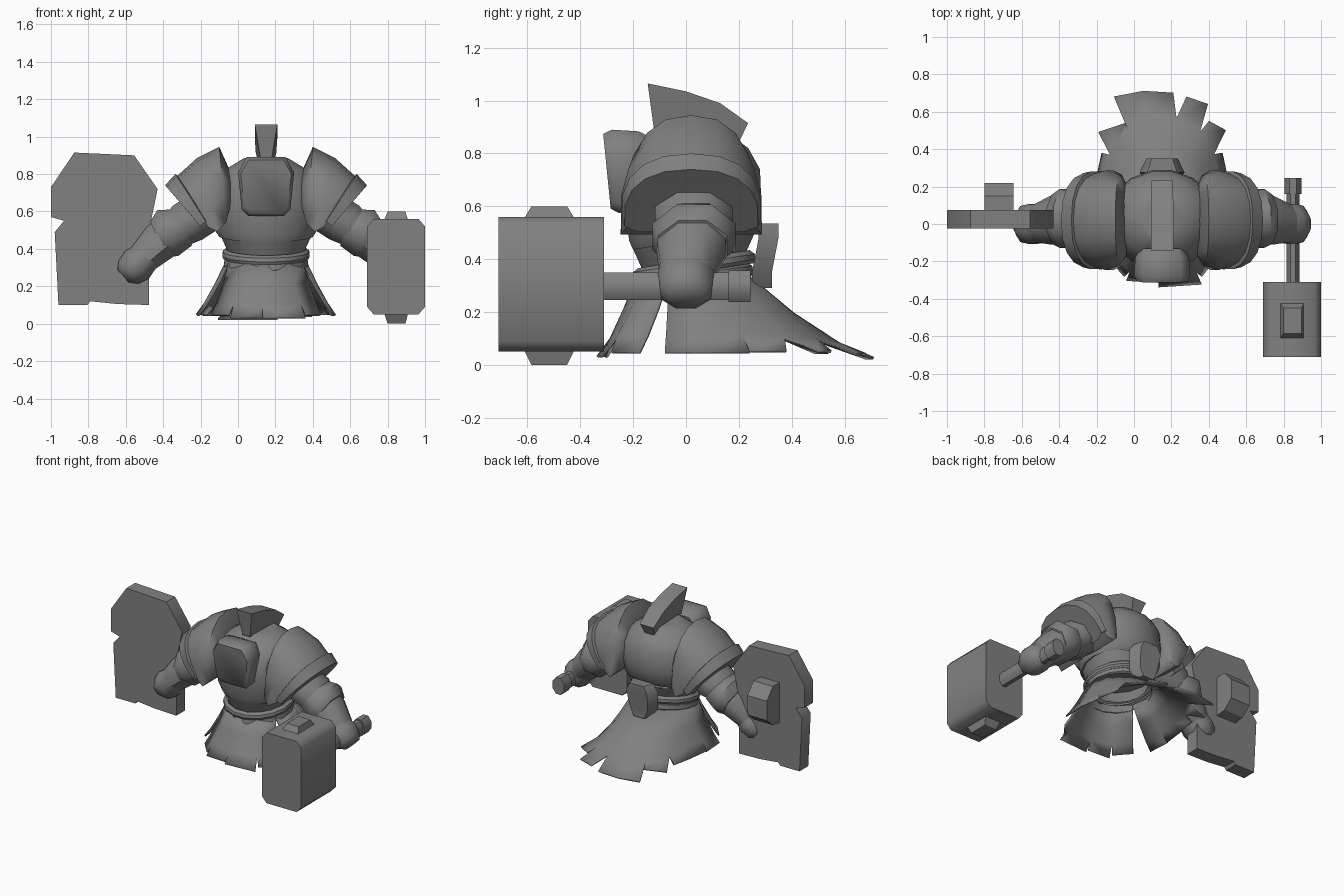
import bpy, bmesh, math
from mathutils import Vector

if "Cube" in bpy.data.objects:
    bpy.data.objects.remove(bpy.data.objects["Cube"])

CX = 0.15  # symmetry plane of the body
mat = bpy.data.materials.new("grey")
mat.diffuse_color = (0.22, 0.22, 0.22, 1)
mat.use_nodes = True
mat.node_tree.nodes["Principled BSDF"].inputs["Base Color"].default_value = mat.diffuse_color


def make(name, verts, faces, smooth=35):
    me = bpy.data.meshes.new(name)
    me.from_pydata([tuple(v) for v in verts], [], faces)
    bm = bmesh.new()
    bm.from_mesh(me)
    bmesh.ops.remove_doubles(bm, verts=bm.verts, dist=0.0005)
    bmesh.ops.recalc_face_normals(bm, faces=bm.faces)
    bm.to_mesh(me)
    bm.free()
    me.materials.append(mat)
    ob = bpy.data.objects.new(name, me)
    bpy.context.collection.objects.link(ob)
    bpy.ops.object.select_all(action='DESELECT')
    ob.select_set(True)
    bpy.context.view_layer.objects.active = ob
    if smooth:
        bpy.ops.object.shade_smooth_by_angle(angle=math.radians(smooth))
    return ob


def loft(name, rings, smooth=35, caps=True):
    n = len(rings[0])
    verts = [v for r in rings for v in r]
    faces = [(i * n + j, i * n + (j + 1) % n, (i + 1) * n + (j + 1) % n, (i + 1) * n + j)
             for i in range(len(rings) - 1) for j in range(n)]
    if caps:
        faces += [tuple(range(n)), tuple(range(len(verts) - n, len(verts)))]
    return make(name, verts, faces, smooth)


def oval(c, u, v, n):
    """Ring around c with half axes u and v."""
    return [Vector(c) + Vector(u) * math.cos(a) + Vector(v) * math.sin(a)
            for a in [2 * math.pi * (k + 0.5) / n for k in range(n)]]


def flat_ring(z, rx, ry, cy, tilt=0.0, n=16):
    return oval((CX, cy, z), (rx, 0, 0), (0, ry, tilt), n)


def prism(name, pts, axis, a, b, smooth=35):
    """Outline in the plane across the axis, extruded from a to b."""
    put = {'x': lambda p, t: (t, p[0], p[1]), 'y': lambda p, t: (p[0], t, p[1])}[axis]
    return loft(name, [[put(p, t) for p in pts] for t in (a, b)], smooth)


def chamfered(x0, x1, z0, z1, c, d):
    return [(x0 + c, z0), (x1 - c, z0), (x1, z0 + d), (x1, z1 - d),
            (x1 - c, z1), (x0 + c, z1), (x0, z1 - d), (x0, z0 + d)]


def box_ring(x0, x1, y0, y1, z):
    return [(x0, y0, z), (x1, y0, z), (x1, y1, z), (x0, y1, z)]


# Torso, waist and belt
loft("torso", [flat_ring(*r) for r in [
    (0.47, 0.255, 0.225, 0.02, 0.035), (0.50, 0.275, 0.245, 0.025, 0.03),
    (0.62, 0.30, 0.265, 0.025), (0.74, 0.28, 0.255, 0.03),
    (0.82, 0.23, 0.21, 0.03), (0.885, 0.12, 0.12, 0.03)]])
loft("waist", [flat_ring(z, r, r - 0.01, 0.025, 0.02)
               for z, r in ((0.36, 0.195), (0.48, 0.25))], caps=False)
loft("belt_upper", [flat_ring(z, r, r, 0.03, 0.035) for z, r in
                    ((0.35, 0.23), (0.365, 0.238), (0.385, 0.235), (0.40, 0.215))], caps=False)
loft("belt_lower", [flat_ring(z, r, r, 0.03, 0.03) for z, r in
                    ((0.30, 0.215), (0.315, 0.23), (0.345, 0.225), (0.355, 0.21))], caps=False)

# Helmet and crest
loft("helmet", [[(x, y + (0.89 - z) * s, z) for x, z in
                 [(CX + (px - CX) * k, 0.735 + (pz - 0.735) * k) for px, pz in
                  [(0.0, 0.81), (0.045, 0.89), (0.255, 0.89), (0.30, 0.81),
                   (0.28, 0.61), (0.245, 0.575), (0.055, 0.575), (0.02, 0.61)]]]
                for y, s, k in ((-0.13, 0.0, 0.80), (-0.18, 0.0, 0.96),
                                (-0.28, 0.08, 1.0), (-0.315, 0.10, 0.90))], 60)
crest = [(-0.145, 1.065, 0.06), (0.0, 1.035, 0.06), (0.13, 0.99, 0.06), (0.235, 0.915, 0.055),
         (0.19, 0.82, 0.03), (0.10, 0.85, 0.03), (0.0, 0.87, 0.03), (-0.12, 0.88, 0.03)]
loft("crest", [[(CX + s * w, y, z) for y, z, w in crest] for s in (-1, 1)], 20)

# Pouch on the back of the belt
loft("back_pouch", [[(CX + x * w, yc + y, z) for x, y in
                     [(-1, -0.04), (-0.7, 0.035), (0.7, 0.035), (1, -0.04)]]
                    for z, w, yc in ((0.29, 0.06, 0.29), (0.35, 0.10, 0.29),
                                     (0.48, 0.12, 0.315), (0.535, 0.08, 0.315))], 60)

# Skirt: panels given by their hem corners, with slits between them
panels = [((-0.107, 0.68), (0.05, 0.71), 0.025), ((0.05, 0.71), (0.21, 0.70), 0.025),
          ((0.28, 0.68), (0.395, 0.64), 0.04), ((0.40, 0.55), (0.49, 0.50), 0.05),
          ((0.47, 0.38), (0.50, 0.24), 0.05), ((0.50, 0.24), (0.52, 0.08), 0.045),
          ((0.52, 0.08), (0.51, -0.08), 0.045), ((0.44, -0.175), (0.36, -0.28), 0.045),
          ((0.36, -0.32), (0.13, -0.335), 0.03), ((0.13, -0.31), (-0.04, -0.30), 0.03),
          ((-0.05, -0.28), (-0.14, -0.175), 0.045), ((-0.21, -0.08), (-0.22, 0.08), 0.045),
          ((-0.22, 0.08), (-0.20, 0.24), 0.05), ((-0.20, 0.24), (-0.17, 0.38), 0.05),
          ((-0.19, 0.49), (-0.04, 0.54), 0.045)]
deep_slits = (7, 11)  # open nearly to the waist
n = len(panels)


def edge(i, side):
    """Points from waist to hem along one side of panel i."""
    joint = (i + side) % n
    own = Vector((*panels[i][side], panels[i][2]))
    k = panels[joint - 1] if side == 0 else panels[joint]
    mid = (own + Vector((*k[1 - side], k[2]))) / 2
    a = math.atan2(mid.y - 0.03, mid.x - CX)
    t = Vector((CX + 0.215 * math.cos(a), 0.03 + 0.215 * math.sin(a), 0.33))
    sag = Vector((0, 0, 0.03 if mid.y > 0.4 else 0.015))
    b = own if joint in deep_slits else mid
    return [t, t.lerp(b, 0.35) - sag, t.lerp(b, 0.72) - sag, own]


verts, faces = [], []
for i in range(n):
    h = len(verts)
    verts += edge(i, 0) + edge(i, 1)
    faces += [(h + r, h + 4 + r, h + 5 + r, h + 1 + r) for r in range(3)]
skirt = make("skirt", verts, faces, 60)
mod = skirt.modifiers.new("thickness", 'SOLIDIFY')
mod.thickness, mod.offset = 0.01, 0

# Shoulder plates and arms, repeated on both sides
for side, s in (("left", -1), ("right", 1)):
    def arch(top, base, hw, n=10):
        """Arch across y with its crown at top and its feet just below base."""
        pts = []
        for k in range(n + 1):
            a = math.radians(-99 + 198 * k / n)
            c, sn = math.cos(a), math.sin(a)
            c, sn = math.copysign(abs(c) ** 0.85, c), math.copysign(abs(sn) ** 0.85, sn)
            x, z = (base[i] + (top[i] - base[i]) * c for i in (0, 1))
            pts.append((CX + s * x, 0.02 + hw * sn, z))
        return pts

    loft(side + "_shoulder_plate", [arch(*r) for r in [
        ((0.19, 0.81), (0.19, 0.66), 0.19), ((0.25, 0.945), (0.22, 0.61), 0.245),
        ((0.37, 0.885), (0.28, 0.56), 0.27), ((0.475, 0.79), (0.34, 0.565), 0.25)]], 50)
    loft(side + "_shoulder_rim", [arch(*r) for r in [
        ((0.455, 0.775), (0.33, 0.58), 0.23), ((0.485, 0.80), (0.35, 0.59), 0.265),
        ((0.54, 0.74), (0.385, 0.56), 0.255), ((0.475, 0.665), (0.36, 0.53), 0.20)]], 50)

    def limb(name, ux, uz, secs, n=8):
        u = Vector((s * ux, 0, uz))
        loft(name, [oval((CX + s * x, y, z), u * r, Vector((0, w, 0)), n)
                    for x, z, r, w, y in secs], 50)

    limb(side + "_upper_arm", 0.66, 0.75, [
        (0.25, 0.65, 0.13, 0.15, 0.02), (0.42, 0.54, 0.13, 0.16, 0.03),
        (0.50, 0.48, 0.10, 0.12, 0.02)])
    limb(side + "_elbow_cuff", 0.42, 0.91, [
        (0.44, 0.515, 0.115, 0.14, 0.03), (0.525, 0.485, 0.145, 0.17, 0.03),
        (0.575, 0.45, 0.115, 0.14, 0.025)])
    limb(side + "_forearm", 0.66, 0.75, [
        (0.50, 0.49, 0.12, 0.14, 0.03), (0.57, 0.435, 0.115, 0.14, 0.02),
        (0.69, 0.32, 0.085, 0.10, 0.0)])
    limb(side + "_hand", 0.66, 0.75, [
        (0.63, 0.37, 0.085, 0.105, 0.0), (0.69, 0.315, 0.105, 0.115, 0.0),
        (0.735, 0.275, 0.088, 0.105, 0.0), (0.765, 0.255, 0.05, 0.07, 0.0)])

# Hammer
prism("hammer_head", chamfered(0.69, 1.0, 0.05, 0.56, 0.035, 0.04), 'y', -0.71, -0.31, 50)
for name, r, h, y0, y1 in (("hammer_handle", 0.038, 0.056, -0.32, 0.20),
                           ("hammer_pommel", 0.05, 0.064, 0.16, 0.245)):
    prism(name, [(0.85 + r * math.cos(a), 0.297 + h * math.sin(a))
                 for a in [math.pi * (k + 0.5) / 4 for k in range(8)]], 'y', y0, y1, 50)
for name, z0, z1 in (("hammer_top_cap", 0.55, 0.60), ("hammer_bottom_cap", 0.06, 0.0)):
    loft(name, [box_ring(0.78, 0.91, -0.615, -0.42, z0),
                box_ring(0.80, 0.895, -0.585, -0.45, z1)], 0)

# Shield with arm brace behind
prism("shield", [(-0.875, 0.915), (-0.555, 0.90), (-0.43, 0.72), (-0.475, 0.50),
                 (-0.475, 0.10), (-0.645, 0.105), (-0.79, 0.12), (-0.805, 0.10),
                 (-0.96, 0.10), (-0.98, 0.49), (-0.93, 0.55), (-1.0, 0.57), (-1.0, 0.73)],
      'y', -0.025, 0.075, 50)
prism("shield_brace", [(0.07, 0.41), (0.15, 0.42), (0.22, 0.48), (0.22, 0.62),
                       (0.15, 0.70), (0.07, 0.70)], 'x', -0.80, -0.645, 0)
